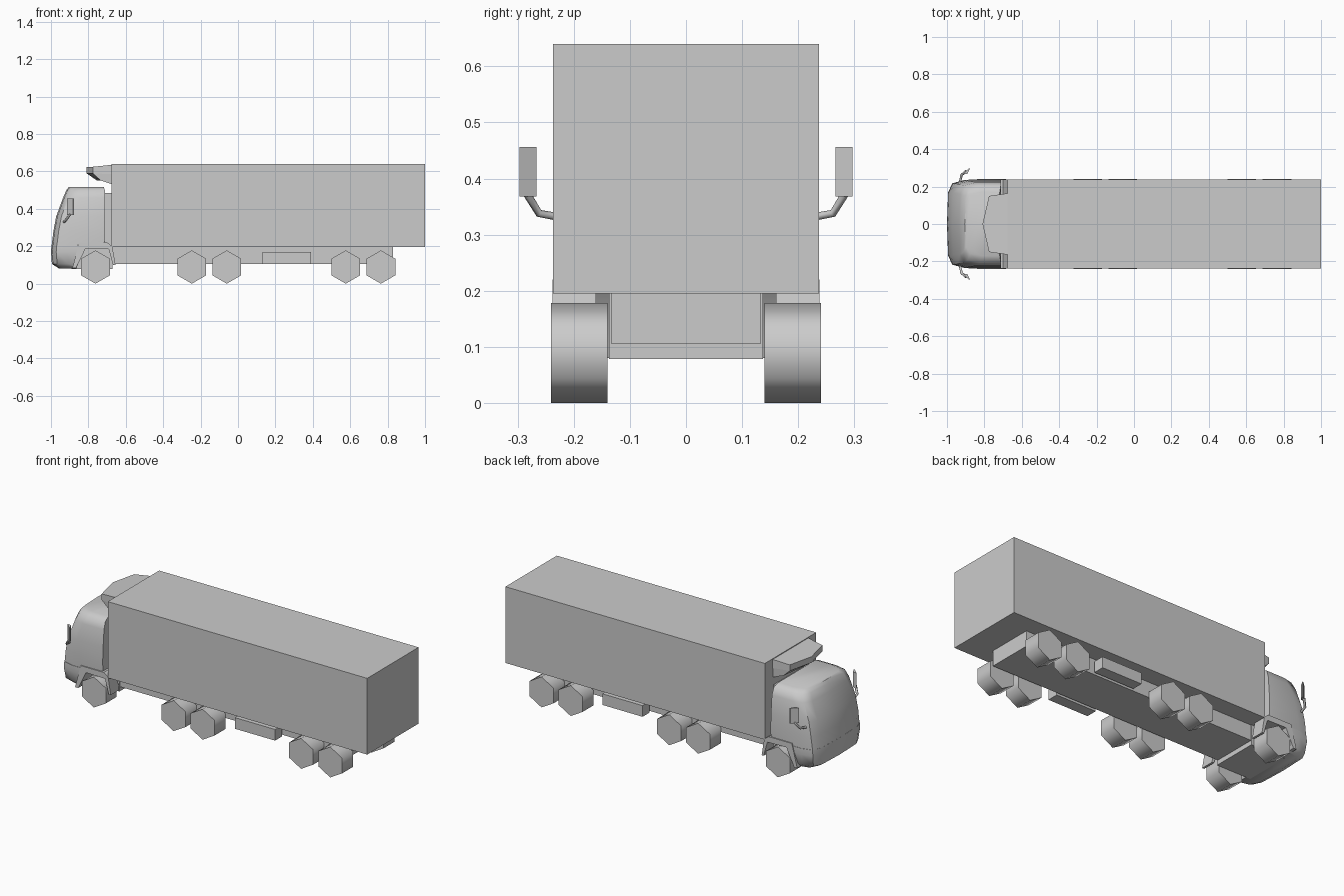
import bpy, bmesh, math
from mathutils import Vector

if "Cube" in bpy.data.objects:
    bpy.data.objects.remove(bpy.data.objects["Cube"])

grey = bpy.data.materials.new("plain grey")
grey.diffuse_color = (0.6, 0.6, 0.6, 1)
grey.use_nodes = True
grey.node_tree.nodes["Principled BSDF"].inputs["Base Color"].default_value = grey.diffuse_color


def finish(name, bm, smooth=None):
    bmesh.ops.recalc_face_normals(bm, faces=bm.faces)
    me = bpy.data.meshes.new(name)
    bm.to_mesh(me)
    bm.free()
    me.materials.append(grey)
    ob = bpy.data.objects.new(name, me)
    bpy.context.collection.objects.link(ob)
    if smooth:
        bpy.ops.object.select_all(action='DESELECT')
        ob.select_set(True)
        bpy.context.view_layer.objects.active = ob
        bpy.ops.object.shade_smooth_by_angle(angle=math.radians(smooth))
    return ob


def loft(name, rings, smooth=None):
    """Skin equal-length rings of points and cap both ends."""
    bm = bmesh.new()
    vs = [[bm.verts.new(p) for p in r] for r in rings]
    n = len(rings[0])
    for a, b in zip(vs, vs[1:]):
        for i in range(n):
            j = (i + 1) % n
            bm.faces.new((a[i], a[j], b[j], b[i]))
    bm.faces.new(vs[0])
    bm.faces.new(vs[-1])
    return finish(name, bm, smooth)


def box(name, x, y, z):
    ring = lambda h: [(x[0], y[0], h), (x[1], y[0], h), (x[1], y[1], h), (x[0], y[1], h)]
    return loft(name, [ring(z[0]), ring(z[1])])


def side_profile(name, pts, y0, y1, smooth=None):
    """Extrude an x-z outline along y."""
    return loft(name, [[(x, y, z) for x, z in pts] for y in (y0, y1)], smooth)


def cab_ring(z, xf, w, xb, back_z=None):
    """Rounded plan section of the cab, front towards -x."""
    half = [(xf, 0), (xf + .006, .72 * w), (xf + .028, .93 * w), (xf + .09, w), (xb, w)]
    bz = z if back_z is None else back_z
    pts = [(x, y, bz if i == 4 else z) for i, (x, y) in enumerate(half)]
    return pts + [(x, -y, h) for x, y, h in reversed(pts[1:])]


# Cargo box and chassis
box("cargo_box", (-.675, 1), (-.237, .237), (.195, .64))
box("chassis", (-.70, .83), (-.133, .133), (.105, .195))
box("cab_floor", (-.89, -.67), (-.137, .137), (.078, .2))

# Cab body, rounded towards the roof
loft("cab", [cab_ring(.2, -.997, .232, -.71, .222),
             cab_ring(.28, -.987, .234, -.71),
             cab_ring(.36, -.972, .230, -.71),
             cab_ring(.46, -.935, .222, -.71),
             cab_ring(.50, -.918, .207, -.712),
             cab_ring(.517, -.905, .17, -.718)], 50)

# Bumper below the cab
loft("bumper", [cab_ring(.08, -.955, .2, -.865),
                cab_ring(.105, -.995, .222, -.855),
                cab_ring(.17, -1.0, .234, -.828),
                cab_ring(.205, -.997, .234, -.80)], 40)

# Rear wall unit between the cab and the cargo box
box("cab_rear_unit", (-.715, -.67), (-.155, .155), (.195, .485))

# Roof cooling unit on the cargo box front
plan = lambda tip, mid, z, zb: [(tip, 0, z), (mid, .15, z), (-.67, .165, zb),
                                (-.67, -.165, zb), (mid, -.15, z)]
loft("roof_unit", [plan(-.755, -.735, .552, .53), plan(-.81, -.775, .59, .585),
                   plan(-.81, -.775, .625, .636)])

for s, side in ((-1, "right"), (1, "left")):
    # Mudguard arch over the front wheel
    side_profile("mudguard_" + side,
                 [(-.885, .085), (-.865, .085), (-.815, .188), (-.692, .186), (-.668, .1),
                  (-.655, .1), (-.672, .2), (-.70, .22), (-.85, .22)],
                 s * .16, s * .238)

    # Six-sided wheels
    for i, cx in enumerate((-.762, -.247, -.06, .576, .764)):
        hexa = [(cx + .089 * math.sin(math.radians(60 * k)),
                 .089 + .089 * math.cos(math.radians(60 * k))) for k in range(6)]
        side_profile(f"wheel_{side}_{i + 1}", hexa, s * .14, s * .241, 65)

    # Side storage box
    box("storage_box_" + side, (.13, .39), sorted((s * .15, s * .215)), (.105, .17))

    # Mirror, wedge-shaped in plan
    wedge = [(-.915, .266), (-.882, .297), (-.876, .297), (-.892, .266)]
    loft("mirror_" + side, [[(x, s * y, z) for x, y in wedge] for z in (.368, .456)])

    # Bent mirror arm
    path = [Vector((-.93, s * .225, .331)), Vector((-.922, s * .262, .338)),
            Vector((-.897, s * .283, .372))]
    rings = []
    for p, d in zip(path, (path[1] - path[0], path[2] - path[0], path[2] - path[1])):
        u = d.cross(Vector((1, 0, 0))).normalized()
        v = d.cross(u).normalized()
        rings.append([p + .007 * (u * math.cos(a) + v * math.sin(a))
                      for a in (math.pi * k / 3 for k in range(6))])
    loft("mirror_arm_" + side, rings, 65)
